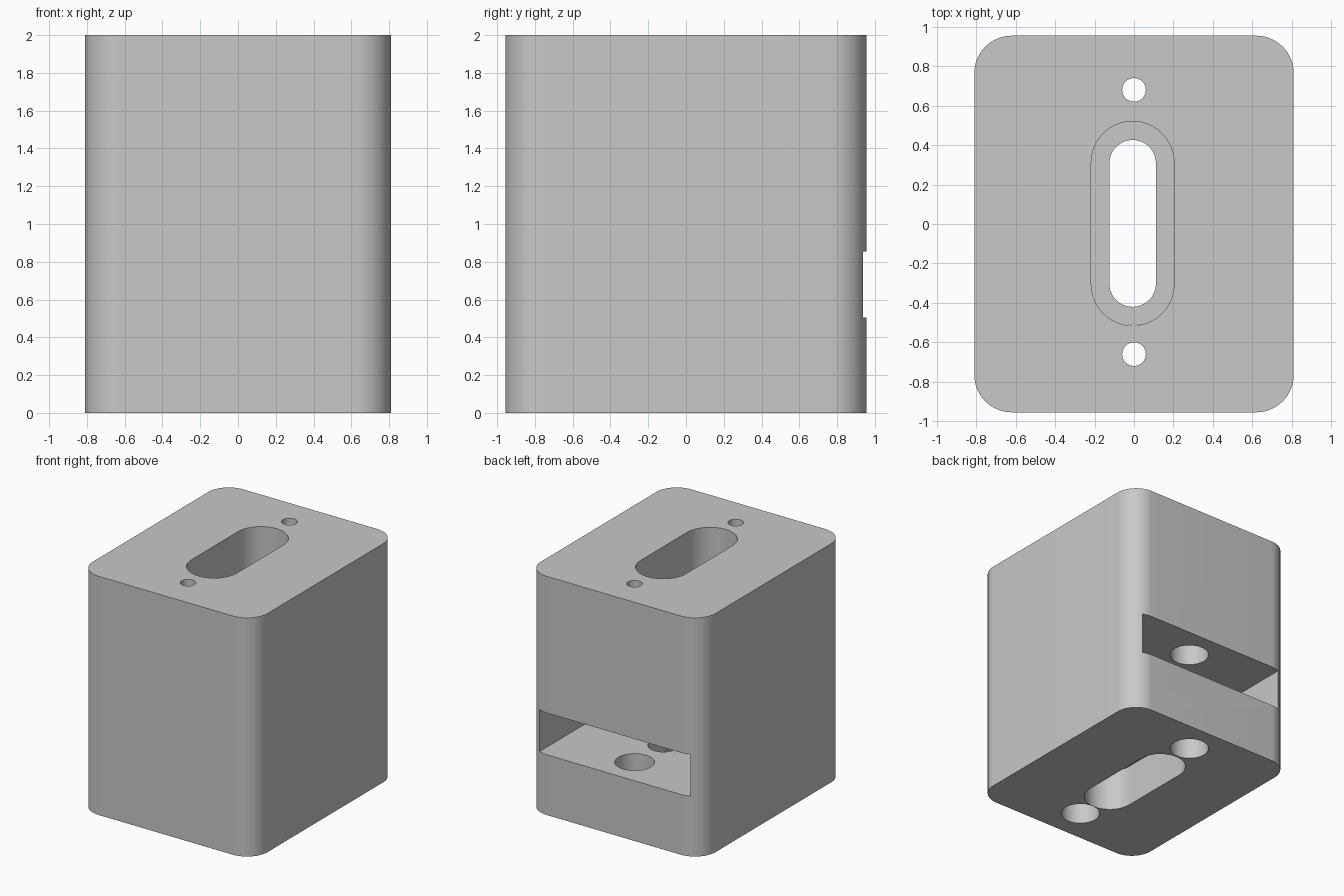
import bpy, math

if "Cube" in bpy.data.objects:
    bpy.data.objects.remove(bpy.data.objects["Cube"])

grey = bpy.data.materials.new("light_grey")
grey.diffuse_color = (0.58, 0.58, 0.58, 1)
grey.use_nodes = True
grey.node_tree.nodes["Principled BSDF"].inputs["Base Color"].default_value = grey.diffuse_color


def prism(name, points, z0, z1):
    """Extrude a closed outline from z0 up to z1."""
    n = len(points)
    verts = [(x, y, z) for z in (z0, z1) for x, y in points]
    faces = [tuple(reversed(range(n))), tuple(range(n, 2 * n))]
    faces += [(i, (i + 1) % n, (i + 1) % n + n, i + n) for i in range(n)]
    mesh = bpy.data.meshes.new(name)
    mesh.from_pydata(verts, [], faces)
    mesh.materials.append(grey)
    obj = bpy.data.objects.new(name, mesh)
    bpy.context.collection.objects.link(obj)
    return obj


def rounded(cx, cy, hx, hy, r, seg=16):
    """Rounded rectangle outline; becomes a stadium or circle when r fills it."""
    pts = []
    for k, (sx, sy) in enumerate([(1, 1), (-1, 1), (-1, -1), (1, -1)]):
        for i in range(seg + 1):
            a = math.pi / 2 * (k + i / seg)
            p = (cx + sx * (hx - r) + r * math.cos(a),
                 cy + sy * (hy - r) + r * math.sin(a))
            if not pts or math.dist(p, pts[-1]) > 1e-5:
                pts.append(p)
    if math.dist(pts[0], pts[-1]) < 1e-5:
        pts.pop()
    return pts


# main block with rounded vertical edges
body = prism("housing_block", rounded(0, 0, 0.81, 0.955, 0.19), 0, 2)

# slots: narrow neck through, wide recesses at both ends
wide = rounded(-0.007, 0.003, 0.21, 0.518, 0.21)
cutters = [
    prism("narrow_slot_cutter", rounded(-0.007, 0.003, 0.118, 0.423, 0.118), -0.1, 2.1),
    prism("upper_slot_cutter", wide, 1.0, 2.1),
    prism("lower_slot_cutter", rounded(-0.007, 0.003, 0.2, 0.51, 0.2), -0.1, 0.35),
    # side pocket open at the back
    prism("pocket_cutter", [(-0.7, -0.85), (0.7, -0.85), (0.7, 1.1), (-0.7, 1.1)], 0.505, 0.855),
]
# screw holes: thin at the top, wide bore below
for side, y in (("back", 0.68), ("front", -0.66)):
    cutters.append(prism(side + "_bore_cutter", rounded(0, y, 0.152, 0.152, 0.152, 10), -0.1, 1.7))
    cutters.append(prism(side + "_hole_cutter", rounded(0, y, 0.06, 0.06, 0.06, 8), 1.6, 2.1))

for c in cutters:
    c.hide_render = True
    mod = body.modifiers.new(c.name, 'BOOLEAN')
    mod.operation = 'DIFFERENCE'
    mod.solver = 'EXACT'
    mod.object = c

# bake the cuts and remove the cutters
bpy.context.view_layer.update()
deps = bpy.context.evaluated_depsgraph_get()
result = bpy.data.meshes.new_from_object(body.evaluated_get(deps))
body.modifiers.clear()
body.data = result
for c in cutters:
    bpy.data.objects.remove(c)

bpy.context.view_layer.objects.active = body
body.select_set(True)
bpy.ops.object.shade_smooth_by_angle(angle=math.radians(30))
